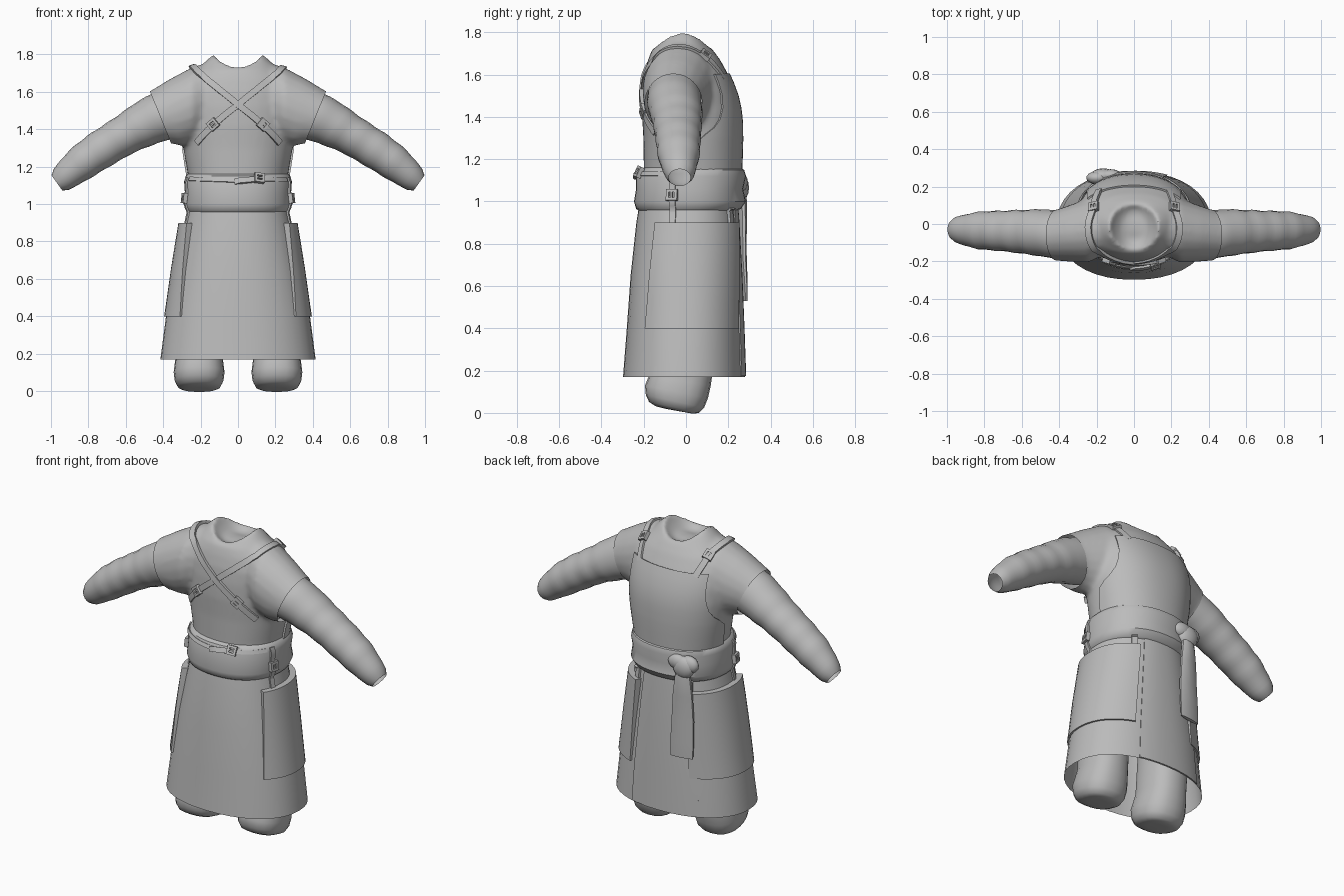
import bpy, bmesh, math
from mathutils import Vector
from mathutils.bvhtree import BVHTree

if "Cube" in bpy.data.objects:
    bpy.data.objects.remove(bpy.data.objects["Cube"])

cloth = bpy.data.materials.new("grey cloth")
cloth.diffuse_color = (0.5, 0.5, 0.5, 1)
cloth.use_nodes = True
cloth.node_tree.nodes["Principled BSDF"].inputs["Base Color"].default_value = cloth.diffuse_color


def add_object(name, bm):
    me = bpy.data.meshes.new(name)
    bm.to_mesh(me)
    bm.free()
    me.materials.append(cloth)
    ob = bpy.data.objects.new(name, me)
    bpy.context.collection.objects.link(ob)
    return ob


def skin(bm, rows, closed=True, cap0=False, cap1=False):
    vs = [[bm.verts.new(p) for p in r] for r in rows]
    n = len(rows[0])
    for a, b in zip(vs, vs[1:]):
        for i in range(n if closed else n - 1):
            j = (i + 1) % n
            bm.faces.new((a[i], a[j], b[j], b[i]))
    if cap0:
        bm.faces.new(vs[0])
    if cap1:
        bm.faces.new(vs[-1])
    bmesh.ops.recalc_face_normals(bm, faces=bm.faces[:])


def make(name, rows, closed=True, cap0=False, cap1=False):
    """Skin a list of point rows into one mesh object."""
    bm = bmesh.new()
    skin(bm, rows, closed, cap0, cap1)
    return add_object(name, bm)


def lerp_row(table, t):
    """Interpolate a table whose first column is the key."""
    tb = sorted(table)
    t = min(max(t, tb[0][0]), tb[-1][0])
    for a, b in zip(tb, tb[1:]):
        if t <= b[0]:
            f = (t - a[0]) / (b[0] - a[0])
            return [p + (q - p) * f for p, q in zip(a, b)]


def body_point(row, deg, off=0.0, n=2.2, dip=0.0):
    """Point on an oval section; 0 degrees is the front."""
    z, hx, yf, yb = row
    s, c = math.sin(math.radians(deg)), math.cos(math.radians(deg))
    x = (hx + off) * math.copysign(abs(s) ** (2 / n), s)
    y = (yf + yb) / 2 - ((yb - yf) / 2 + off) * math.copysign(abs(c) ** (2 / n), c)
    return Vector((x, y, z - dip * c * c))


def oval_rows(table, dips=None, seg=40):
    dips = dips or {}
    return [[body_point(r, 360 * i / seg, dip=dips.get(k, 0)) for i in range(seg)]
            for k, r in enumerate(table)]


def drop(bvh, p, centre=None):
    """Project a point onto the cloth, towards a centre."""
    p = Vector(p)
    d = ((Vector(centre) if centre else Vector((0, 0, p.z))) - p).normalized()
    loc, nor, _, _ = bvh.ray_cast(p - d, d)
    if loc is None:
        return p, -d
    return loc, (nor if nor.dot(d) < 0 else -nor)


def patch(name, table, rows, cols=16, bvh=None):
    """Panel lying on an oval body: rows of (z, start angle, end angle, offset), with a rim."""
    grid = []
    for k, (z, a0, a1, off) in enumerate(rows):
        base = lerp_row(table, z)
        ang = [a0 + (a1 - a0) * i / cols for i in range(cols + 1)]
        if bvh:
            hits = [drop(bvh, body_point(base, a)) for a in ang]
            line, inner = [[p + n * o for p, n in hits] for o in (off, -.004)]
        else:
            line, inner = [[body_point(base, a, o) for a in ang] for o in (off, -.004)]
        edge = [inner[0]] + inner + [inner[-1]]
        if k == 0:
            grid.append(edge)
        grid.append([inner[0]] + line + [inner[-1]])
        if k == len(rows) - 1:
            grid.append(edge)
    return make(name, grid, closed=False)


def tree(obs):
    verts, polys = [], []
    for o in obs:
        base = len(verts)
        verts += [v.co.copy() for v in o.data.vertices]
        polys += [[base + i for i in p.vertices] for p in o.data.polygons]
    return BVHTree.FromPolygons(verts, polys)


def strap(name, bvh, pts, width, centre=None, thick=0.008, steps=6):
    pts = [Vector(p) for p in pts]
    path = [a.lerp(b, i / steps) for a, b in zip(pts, pts[1:]) for i in range(steps)] + [pts[-1]]
    hit = [drop(bvh, p, centre) for p in path]
    rows = []
    for i, (p, n) in enumerate(hit):
        t = hit[min(i + 1, len(hit) - 1)][0] - hit[max(i - 1, 0)][0]
        w = t.cross(n).normalized() * width / 2
        rows.append([p - w - n * .004, p - w + n * thick, p + w + n * thick, p + w - n * .004])
    return make(name, rows, cap0=True, cap1=True)


def buckle(name, bvh, p, size, along, centre=None):
    """Square frame with a centre bar, aligned to its strap."""
    loc, n = drop(bvh, p, centre)
    t = Vector(along)
    t = (t - n * t.dot(n)).normalized()
    w = t.cross(n)
    bm = bmesh.new()
    e = size * .34
    for c, a, b in ((t * size, e, size + e), (-t * size, e, size + e),
                    (w * size, size, e), (-w * size, size, e), (t * 0, size, e * .6)):
        rows = [[loc + c + n * h + t * a * i + w * b * j
                 for i, j in ((-1, -1), (1, -1), (1, 1), (-1, 1))] for h in (0, .022)]
        skin(bm, rows, cap0=True, cap1=True)
    add_object(name, bm)


def tube_ring(c, axis_up, ry, seg=20):
    """Ring around a limb: axis_up is the in-plane half height vector."""
    return [Vector(c) + Vector(axis_up) * math.cos(2 * math.pi * i / seg)
            + Vector((0, ry * math.sin(2 * math.pi * i / seg), 0)) for i in range(seg)]


# Body sections: height, half width, front y, back y
TORSO = [(.97, .255, -.2, .24), (1.16, .268, -.2, .258), (1.3, .293, -.202, .262),
         (1.42, .308, -.209, .258), (1.52, .315, -.207, .235), (1.6, .31, -.198, .2),
         (1.67, .27, -.18, .162), (1.72, .215, -.16, .125), (1.765, .172, -.145, .112),
         (1.802, .13, -.135, .105), (1.76, .105, -.11, .085), (1.725, .07, -.08, .05),
         (1.715, .03, -.04, .01)]
SKIRT = [(.17, .415, -.298, .28), (.4, .385, -.28, .272), (.65, .338, -.262, .262),
         (.9, .285, -.235, .248), (.98, .268, -.222, .242)]
BELT = [(.955, .266, -.222, .24), (.965, .278, -.236, .26), (1.0, .291, -.246, .283),
        (1.06, .284, -.236, .27), (1.12, .288, -.236, .284), (1.15, .28, -.222, .275),
        (1.162, .266, -.195, .25)]
# Shoulder cap: top x, top z, bottom x, bottom z, depth radius, y centre
CAP = [(.14, 1.765, .16, 1.36, .13, -.03), (.25, 1.73, .24, 1.325, .172, -.035),
       (.36, 1.672, .30, 1.31, .155, -.048), (.473, 1.603, .36, 1.325, .136, -.06),
       (.563, 1.565, .45, 1.288, .13, -.06)]

# Torso and shoulder caps blended into one skin, then cut open at the cuffs
bm = bmesh.new()
skin(bm, oval_rows(TORSO, {8: .035, 9: .065, 10: .045, 11: .02}), cap0=True, cap1=True)
for s in (1, -1):
    skin(bm, [tube_ring((s * (a + c) / 2, y, (b + d) / 2), (s * (a - c) / 2, 0, (b - d) / 2), r)
              for a, b, c, d, r, y in CAP], cap0=True, cap1=True)
blend = add_object("torso_blend", bm)
mod = blend.modifiers.new("blend", 'REMESH')
mod.mode, mod.voxel_size = 'VOXEL', .013
mod = blend.modifiers.new("soften", 'SMOOTH')
mod.factor, mod.iterations = .5, 9
bm = bmesh.new()
bm.from_object(blend, bpy.context.evaluated_depsgraph_get())
bpy.data.objects.remove(blend)
for s in (1, -1):
    fs = [f for f in bm.faces if f.calc_center_median().z > 1.25 and f.calc_center_median().x * s > .3]
    geom = set(fs) | {e for f in fs for e in f.edges} | {v for f in fs for v in f.verts}
    bmesh.ops.bisect_plane(bm, geom=list(geom), plane_co=(s * .47, 0, 1.6),
                           plane_no=Vector((s * .27, 0, -.11)).normalized(), clear_outer=True)
torso = add_object("torso", bm)
skirt = make("skirt", oval_rows(SKIRT))
belt = make("waist_sash", oval_rows(BELT))
upper, lower = tree([torso]), tree([skirt, belt])

# Back panel of the apron with curved armholes
patch("apron_back", TORSO[:9], [(z, 180 - a, 180 + a, .01) for z, a in
      ((1.15, 88), (1.23, 87), (1.29, 84), (1.32, 76), (1.35, 66), (1.39, 58), (1.44, 53),
       (1.5, 50), (1.56, 50), (1.6, 51))], 24, upper)
# Overlapping back flap of the skirt
patch("skirt_flap", SKIRT, [(z, 157, 215, .005) for z in (.175, .4, .65, .9, .97)])

# Sleeve: x, z, radius, depth radius, y centre
ARM = [(.34, 1.495, .137, .128, -.055), (.42, 1.462, .136, .13, -.055),
       (.5, 1.426, .122, .125, -.047), (.62, 1.361, .106, .115, -.04),
       (.72, 1.3, .103, .107, -.037), (.82, 1.233, .097, .102, -.035),
       (.9, 1.17, .083, .085, -.033), (.945, 1.132, .069, .07, -.03),
       (.968, 1.113, .05, .052, -.03)]
for s, side in ((1, "right"), (-1, "left")):
    # Softly wrinkled sleeve
    rows = []
    for k in range(29):
        x, z, r, ry, y = lerp_row(ARM, .34 + .628 * k / 28)
        w = 1 + (.018 * math.sin(x * 62) if .5 < x < .92 else 0)
        rows.append(tube_ring((s * x, y, z), (s * .58 * r * w, 0, .81 * r * w), ry * w))
    make("sleeve_" + side, rows)
    # Baggy trouser leg with a sloping, rounded foot end
    rows = []
    for z, hx, hy, y, tilt in ((.011, .05, .05, -.05, .18), (.014, .09, .09, -.055, .2),
                               (.026, .115, .118, -.057, .22), (.055, .13, .138, -.052, .22),
                               (.1, .136, .149, -.045, .2), (.15, .13, .147, -.03, .15),
                               (.2, .122, .145, -.02, .1), (.45, .12, .15, 0, 0),
                               (.8, .12, .15, 0, 0)):
        row = [body_point((z, hx, y - hy, y + hy), 18 * i, n=2.4) for i in range(20)]
        rows.append([Vector((p.x + s * .208, p.y, z - tilt * (p.y - y))) for p in row])
    make("trouser_leg_" + side, rows, cap0=True, cap1=True)
    # Side apron panel
    patch("side_panel_" + side, SKIRT, [(z, s * a, s * 152, o) for z, a, o in
          ((.4, 50, .01), (.52, 52, .015), (.65, 54, .021), (.78, 56, .028), (.9, 58, .034))])

# Crossed straps, side straps and their buckles
C = (0, 0, 1.4)
for s, side in ((1, "right"), (-1, "left")):
    strap("cross_strap_" + side, upper,
          [(s * .2, .19, 1.6), (s * .222, .09, 1.7), (s * .25, -.02, 1.74), (s * .22, -.13, 1.71),
           (s * .1, -.2, 1.62), (0, -.22, 1.54), (-s * .145, -.22, 1.43), (-s * .27, -.17, 1.31)],
          .034, C, .01 if s > 0 else .016)
    buckle("chest_buckle_" + side, upper, (-s * .15, -.22, 1.43), .02, (s, 0, .8), C)
    buckle("shoulder_buckle_" + side, upper, (s * .222, .09, 1.7), .02, (0, 1, -.6), C)
    strap("hanger_" + side, lower,
          [(s * .3, -.07, 1.14), (s * .3, -.07, 1.0), (s * .3, -.07, .89)], .03)
    buckle("hanger_buckle_" + side, lower, (s * .3, -.07, 1.03), .02, (0, 0, 1))
    strap("rear_hanger_" + side, lower,
          [(s * .18, .22, .97), (s * .18, .22, .89)], .035, None, .012)

# Narrow belt with its loose end and buckle
strap("front_belt", lower, [(-.27, -.1, 1.135), (-.15, -.22, 1.13), (0, -.25, 1.125),
                            (.15, -.22, 1.13), (.27, -.1, 1.13)], .022, None, .006)
strap("belt_end", lower, [(-.02, -.25, 1.12), (.12, -.25, 1.132)], .03, None, .012)
buckle("belt_buckle", lower, (.12, -.23, 1.135), .02, (1, 0, 0))

# Knot and hanging tail of the sash
for name, loc, scale in (("sash_knot", (-.165, .258, 1.065), (.068, .04, .065)),
                         ("sash_loop_a", (-.195, .247, 1.085), (.06, .036, .05)),
                         ("sash_loop_b", (-.125, .26, 1.09), (.06, .033, .045))):
    bpy.ops.mesh.primitive_uv_sphere_add(segments=14, ring_count=8, location=loc)
    ob = bpy.context.object
    ob.name = name
    ob.scale = scale
    ob.data.materials.append(cloth)
tail = []
for z, w, y, t in ((1.07, .035, .256, .022), (1.0, .048, .265, .024), (.9, .06, .266, .02),
                   (.75, .068, .265, .02), (.62, .072, .272, .016), (.53, .07, .276, .011)):
    tail.append([Vector((-.165 + w * math.sin(a), y - t * math.cos(a) + .15 * w * math.sin(a), z))
                 for a in (math.pi * i / 5 for i in range(10))])
make("sash_tail", tail, cap0=True, cap1=True)

# Smooth shading with sharp edges kept
bpy.ops.object.select_all(action='SELECT')
bpy.context.view_layer.objects.active = torso
bpy.ops.object.shade_smooth_by_angle(angle=math.radians(40))
